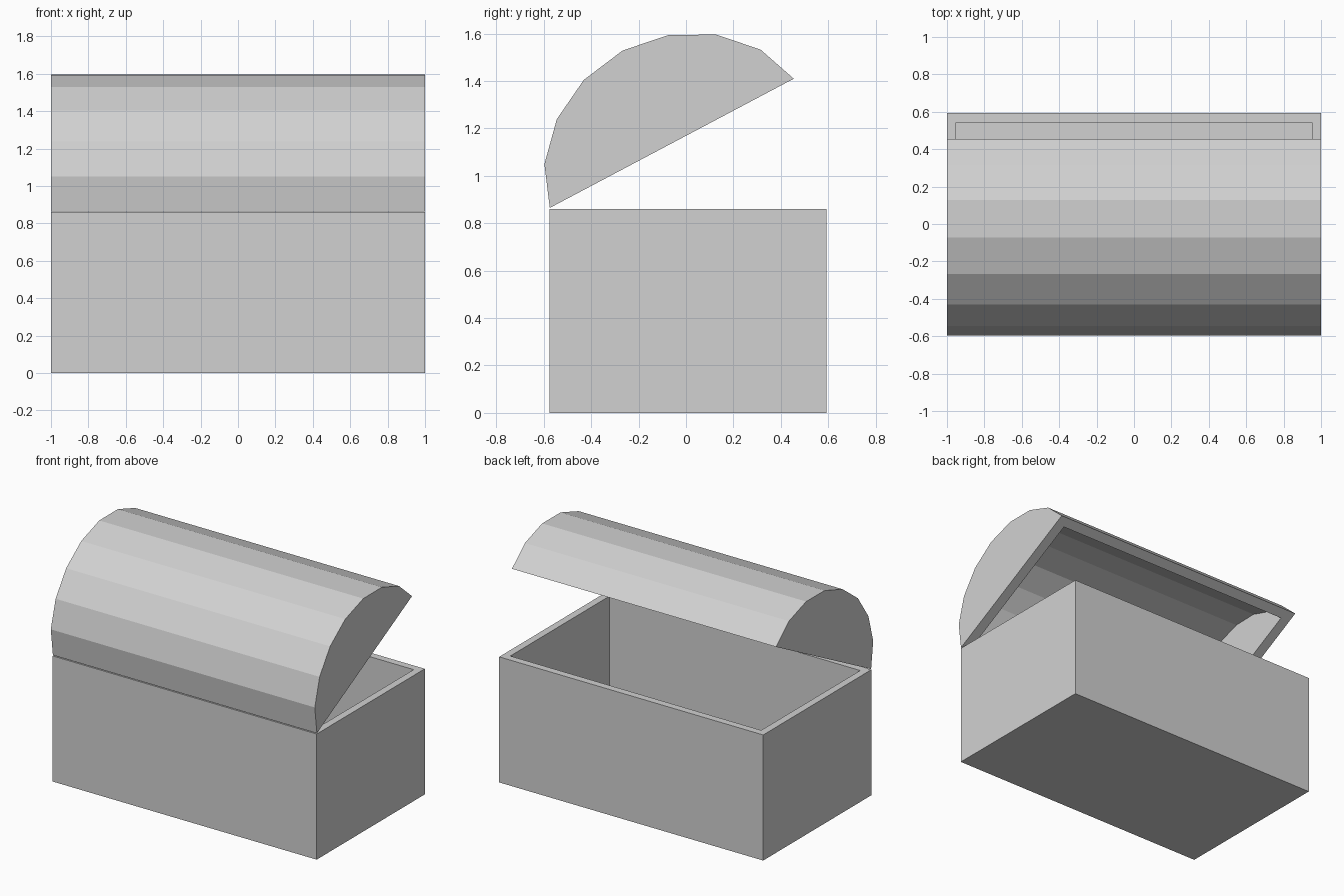
import bpy, bmesh, math
from mathutils import Matrix, Vector

old = bpy.data.objects.get("Cube")
if old:
    bpy.data.objects.remove(old, do_unlink=True)

WALL = 0.07
HALF_X = 1.0

# Single plain grey
grey = bpy.data.materials.new("light_grey")
grey.use_nodes = True
colour = (0.64, 0.64, 0.64, 1.0)
grey.diffuse_color = colour
grey.node_tree.nodes["Principled BSDF"].inputs["Base Color"].default_value = colour


def finish(bm, name):
    bmesh.ops.recalc_face_normals(bm, faces=bm.faces[:])
    mesh = bpy.data.meshes.new(name)
    bm.to_mesh(mesh)
    bm.free()
    mesh.materials.append(grey)
    obj = bpy.data.objects.new(name, mesh)
    bpy.context.collection.objects.link(obj)
    return obj


# Chest body: a box with its top inset and pushed down to form the cavity
HEIGHT, FRONT, BACK = 0.86, -0.577, 0.593
bm = bmesh.new()
bmesh.ops.create_cube(bm, size=1.0)
bmesh.ops.scale(bm, vec=(2 * HALF_X, BACK - FRONT, HEIGHT), verts=bm.verts[:])
bmesh.ops.translate(bm, vec=(0, (FRONT + BACK) / 2, HEIGHT / 2), verts=bm.verts[:])
top = max(bm.faces, key=lambda f: f.calc_center_median().z)
bmesh.ops.inset_region(bm, faces=[top], thickness=WALL)
floor = bmesh.ops.extrude_discrete_faces(bm, faces=[top])["faces"][0]
bmesh.ops.translate(bm, vec=(0, 0, WALL - HEIGHT), verts=floor.verts[:])
finish(bm, "chest_body")

# Lid: hollow faceted half barrel, drawn flat with its rim on z = 0
half = [(0.5825, 0), (0.516, 0.174), (0.381, 0.317), (0.203, 0.41)]
outer = [(-y, z) for y, z in half] + [(0, 0.443)] + half[::-1]
inner = [(y * 0.88, z * 0.84) for y, z in outer]

bm = bmesh.new()


def shell(profile, half_x):
    """Barrel strip with closed ends, open along its rim."""
    left, right = [[bm.verts.new((x, y, z)) for y, z in profile]
                   for x in (-half_x, half_x)]
    for i in range(len(profile) - 1):
        bm.faces.new((left[i], left[i + 1], right[i + 1], right[i]))
    bm.faces.new(left)
    bm.faces.new(right[::-1])
    return [left[0], left[-1], right[-1], right[0]]


rim_out = shell(outer, HALF_X)
rim_in = shell(inner, HALF_X - WALL)
for i in range(4):
    j = (i + 1) % 4
    bm.faces.new((rim_out[i], rim_out[j], rim_in[j], rim_in[i]))

# Swing the lid open around the front edge
bm.transform(Matrix.Translation(Vector((0, -0.06, 1.1375)))
             @ Matrix.Rotation(math.radians(27.9), 4, 'X'))
finish(bm, "lid")
